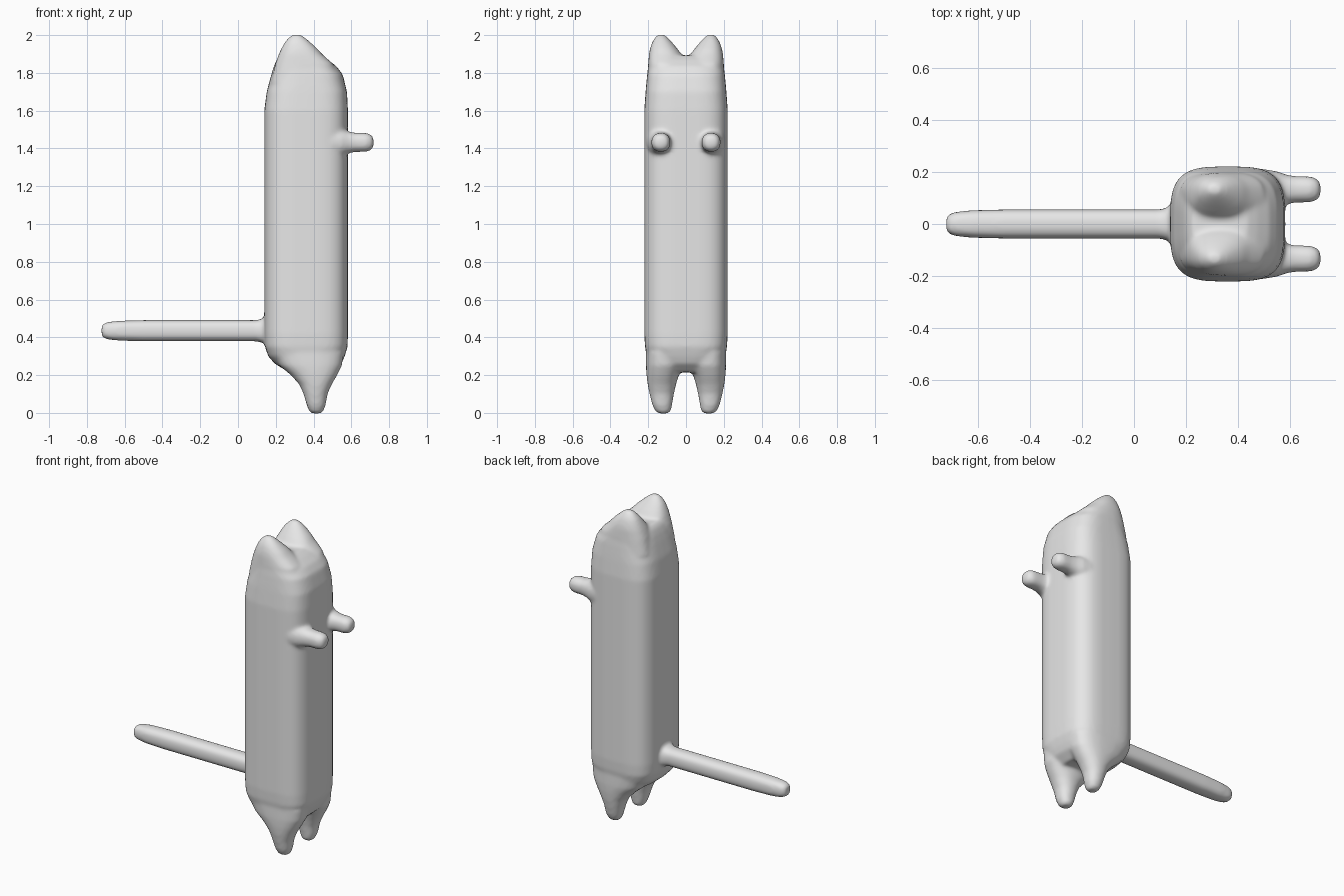
import bpy, bmesh, math

SIDES = 48


def power(value, n):
    return math.copysign(abs(value) ** (2 / n), value)


def loft(bm, axis, rows):
    """Closed loft of superellipse rings; row = position, u min, u max, v min, v max, exponent."""
    rings = []
    for t, u0, u1, v0, v1, n in rows:
        ring = []
        for i in range(SIDES):
            a = 2 * math.pi * i / SIDES
            u = (u0 + u1) / 2 + (u1 - u0) / 2 * power(math.cos(a), n)
            v = (v0 + v1) / 2 + (v1 - v0) / 2 * power(math.sin(a), n)
            ring.append(bm.verts.new((u, v, t) if axis == "z" else (t, u, v)))
        rings.append(ring)
    for low, high in zip(rings, rings[1:]):
        for i in range(SIDES):
            j = (i + 1) % SIDES
            bm.faces.new((low[i], low[j], high[j], high[i]))
    bm.faces.new(rings[0][::-1])
    bm.faces.new(rings[-1])


def round_rows(profile, cu, cv, n):
    return [(t, cu - r, cu + r, cv - r, cv + r, n) for t, r in profile]


def mirrored_y(rows):
    """Swap the y range of z-lofted rows to the other side."""
    return [(t, u0, u1, -v1, -v0, n) for t, u0, u1, v0, v1, n in rows]


bm = bmesh.new()

# Tall rounded-square torso
loft(bm, "z", [
    (0.215, 0.27, 0.50, -0.17, 0.17, 2.6),
    (0.26, 0.195, 0.548, -0.195, 0.195, 2.9),
    (0.30, 0.16, 0.565, -0.207, 0.207, 3.2),
    (0.35, 0.143, 0.580, -0.217, 0.217, 3.5),
    (0.42, 0.139, 0.582, -0.221, 0.221, 3.5),
    (1.60, 0.139, 0.582, -0.221, 0.221, 3.5),
    (1.70, 0.152, 0.577, -0.214, 0.214, 3.4),
    (1.79, 0.176, 0.555, -0.206, 0.206, 3.1),
    (1.835, 0.19, 0.522, -0.20, 0.20, 2.9),
    (1.87, 0.205, 0.475, -0.19, 0.19, 2.7),
    (1.892, 0.225, 0.435, -0.17, 0.17, 2.5),
])

# Pair of rounded ears
ear = [
    (1.75, 0.175, 0.54, 0.01, 0.205, 2.6),
    (1.85, 0.198, 0.50, 0.015, 0.200, 2.5),
    (1.90, 0.216, 0.445, 0.025, 0.196, 2.4),
    (1.93, 0.230, 0.418, 0.047, 0.190, 2.3),
    (1.96, 0.246, 0.386, 0.072, 0.180, 2.2),
    (1.985, 0.266, 0.357, 0.095, 0.166, 2.1),
    (2.003, 0.288, 0.332, 0.116, 0.148, 2.0),
]

# Pair of short tapering legs
leg = [
    (-0.003, 0.39, 0.44, 0.095, 0.145, 2.2),
    (0.010, 0.376, 0.452, 0.080, 0.163, 2.2),
    (0.04, 0.364, 0.464, 0.074, 0.178, 2.2),
    (0.10, 0.347, 0.474, 0.064, 0.193, 2.2),
    (0.15, 0.325, 0.496, 0.053, 0.203, 2.2),
    (0.20, 0.28, 0.525, 0.038, 0.209, 2.3),
    (0.25, 0.22, 0.55, 0.02, 0.212, 2.5),
    (0.32, 0.18, 0.56, 0.01, 0.212, 2.7),
]
for rows in (ear, leg):
    loft(bm, "z", rows)
    loft(bm, "z", mirrored_y(rows))

# Pair of stubby arms
for side in (-1, 1):
    loft(bm, "x", round_rows(
        [(0.50, 0.078), (0.55, 0.070), (0.585, 0.057), (0.62, 0.051),
         (0.68, 0.050), (0.705, 0.041), (0.718, 0.024)],
        side * 0.133, 1.432, 2.3))

# Long straight tail
loft(bm, "x", round_rows(
    [(-0.722, 0.026), (-0.712, 0.038), (-0.685, 0.047), (-0.62, 0.053),
     (-0.50, 0.056), (0.10, 0.056), (0.13, 0.064), (0.17, 0.085)],
    0.0, 0.435, 2.6))

bmesh.ops.recalc_face_normals(bm, faces=bm.faces[:])
mesh = bpy.data.meshes.new("creature_body")
bm.to_mesh(mesh)
bm.free()
body = bpy.data.objects.new("creature_body", mesh)
bpy.context.collection.objects.link(body)

# Plain grey skin
grey = bpy.data.materials.new("plain_grey")
grey.diffuse_color = (0.8, 0.8, 0.8, 1)
mesh.materials.append(grey)
mesh.polygons.foreach_set("use_smooth", [True] * len(mesh.polygons))

# Fuse the parts into one skin and soften the joins
remesh = body.modifiers.new("fuse", "REMESH")
remesh.mode = "VOXEL"
remesh.voxel_size = 0.01
remesh.use_smooth_shade = True
soften = body.modifiers.new("soften", "SMOOTH")
soften.factor = 0.5
soften.iterations = 10
